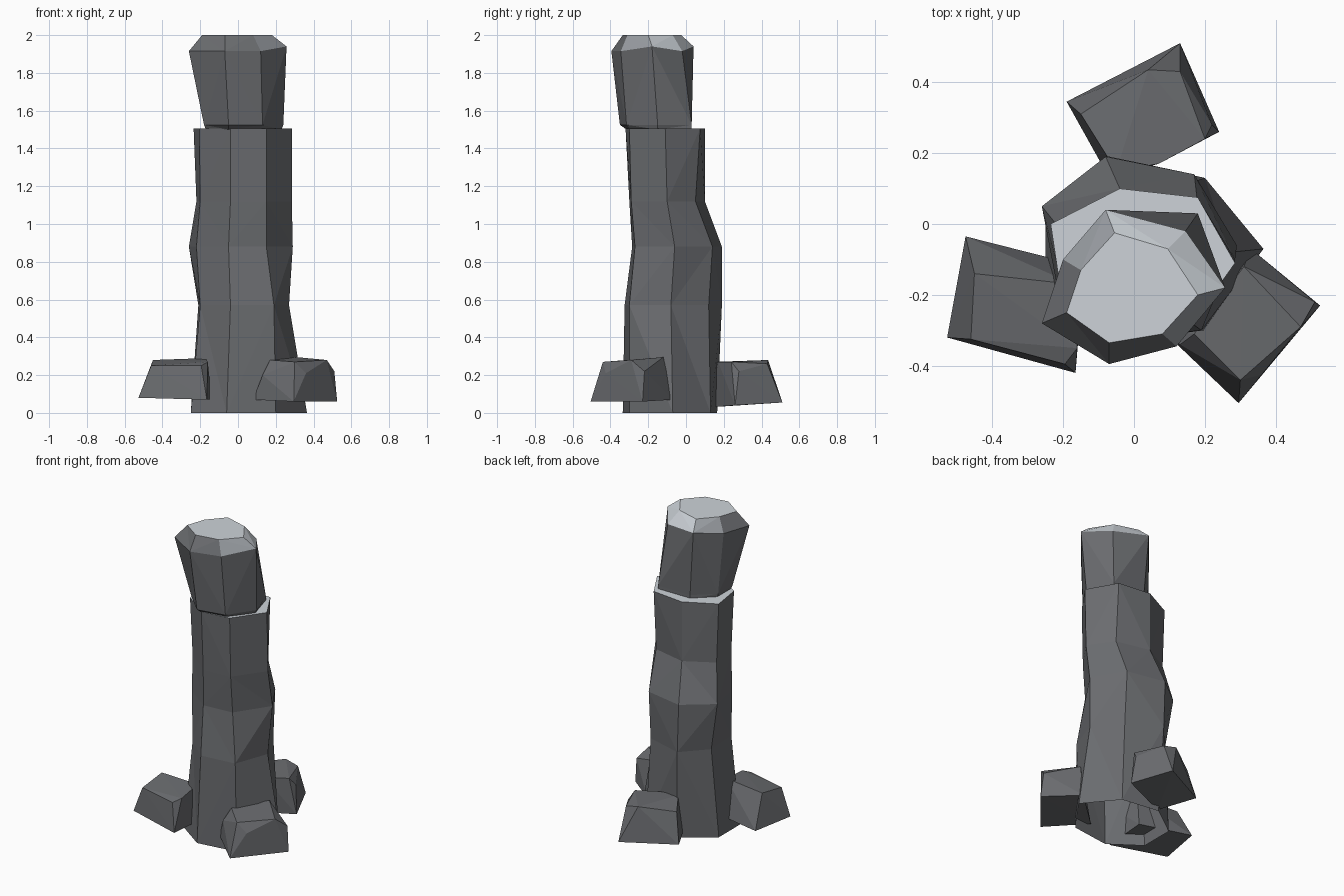
import bpy, bmesh
from mathutils import Vector

if "Cube" in bpy.data.objects:
    bpy.data.objects.remove(bpy.data.objects["Cube"])


def material(name, rgb):
    m = bpy.data.materials.new(name)
    m.diffuse_color = (*rgb, 1)
    m.use_nodes = True
    m.node_tree.nodes["Principled BSDF"].inputs["Base Color"].default_value = m.diffuse_color
    return m


dark = material("dark stone", (0.145, 0.15, 0.16))
mid = material("worn stone", (0.32, 0.34, 0.365))
light = material("pale top stone", (0.61, 0.65, 0.69))


def finish(bm, name):
    bmesh.ops.recalc_face_normals(bm, faces=bm.faces)
    me = bpy.data.meshes.new(name)
    bm.to_mesh(me)
    bm.free()
    for m in (dark, mid, light):
        me.materials.append(m)
    ob = bpy.data.objects.new(name, me)
    bpy.context.collection.objects.link(ob)
    return ob


def loft(name, rings, cap_bottom, paint):
    """Skin seven-sided rings (z, outline) and colour faces by rule."""
    bm = bmesh.new()
    # a corner may carry its own z offset as third value
    loops = [[bm.verts.new((p[0], p[1], z + (p[2] if len(p) > 2 else 0))) for p in pts]
             for z, pts in rings]
    n = len(loops[0])
    for r, (a, b) in enumerate(zip(loops, loops[1:])):
        for i in range(n):
            j = (i + 1) % n
            # split the warped quads into flat facets
            if (i + r) % 2:
                tris = ((a[i], a[j], b[j]), (a[i], b[j], b[i]))
            else:
                tris = ((a[i], a[j], b[i]), (a[j], b[j], b[i]))
            for t in tris:
                bm.faces.new(t).material_index = paint(r, i)
    bm.faces.new(loops[-1]).material_index = 2
    if cap_bottom:
        bm.faces.new(loops[0][::-1])
    return finish(bm, name)


# main column, open underneath, with a pale ledge on top
loft("column", [
    (0.00, [(.365, -.07), (.20, .13), (-.05, .165), (-.25, .02), (-.25, -.2), (-.06, -.335), (.20, -.30)]),
    (0.57, [(.27, -.08), (.17, .12), (-.07, .19), (-.21, .04), (-.20, -.18), (-.04, -.325), (.19, -.30)]),
    (0.88, [(.29, -.06), (.17, .14), (-.08, .19), (-.26, .05), (-.22, -.16), (-.05, -.285), (.15, -.27)]),
    (1.12, [(.285, -.10), (.18, .05), (-.04, .10), (-.22, 0), (-.20, -.18), (-.04, -.30), (.15, -.29)]),
    (1.505, [(.285, -.11), (.18, .075), (-.04, .10), (-.235, 0), (-.205, -.2), (-.04, -.32), (.15, -.30)]),
], False, lambda r, i: 0)

# leaning head block with a chamfered rim, paler on its back and right chamfers
loft("head_block", [
    (1.50, [(-.17, -.21), (-.05, -.315), (.12, -.29), (.23, -.15), (.18, .03), (-.05, .03), (-.17, -.08)]),
    (1.525, [(-.18, -.22), (-.05, -.35), (.13, -.315), (.24, -.15), (.18, .03), (-.05, .03), (-.175, -.08)]),
    (1.915, [(-.26, -.28), (-.07, -.395), (.12, -.345), (.257, -.18, .025), (.145, -.02),
             (-.08, .04, .025), (-.20, -.10)]),
    (2.0, [(-.19, -.25), (-.07, -.335), (.08, -.31), (.18, -.20), (.095, -.07), (-.055, -.025), (-.15, -.13)]),
], True, lambda r, i: (0, 0, 1, 2, 2, 1, 0)[i] if r == 2 else 0)


def rock(name, points):
    """Chipped boulder as a convex hull of its corners."""
    bm = bmesh.new()
    for p in points:
        bm.verts.new(Vector(p))
    bmesh.ops.convex_hull(bm, input=bm.verts)
    loose = [v for v in bm.verts if not v.link_faces]
    bmesh.ops.delete(bm, geom=loose, context='VERTS')
    return finish(bm, name)


# three boulders leaning against the foot
rock("boulder_back", [
    (-.19, .345, .06), (.13, .51, .055), (.24, .26, .04), (-.07, .13, .03),
    (-.15, .31, .25), (.04, .435, .28), (.13, .43, .26), (.22, .28, .22),
    (.20, .24, .27), (.07, .17, .27), (-.05, .15, .27)])
rock("boulder_right", [
    (.295, -.505, .06), (.525, -.23, .06), (.33, -.07, .07), (.08, -.30, .07),
    (.13, -.34, .20), (.36, -.425, .21), (.30, -.44, .27), (.17, -.31, .28),
    (.31, -.12, .295), (.47, -.29, .28), (.51, -.22, .22)])
rock("boulder_left", [
    (-.527, -.32, .08), (-.165, -.42, .07), (-.14, -.12, .07), (-.475, -.035, .08),
    (-.46, -.325, .25), (-.195, -.395, .25), (-.16, -.35, .27),
    (-.17, -.17, .29), (-.45, -.14, .28)])
